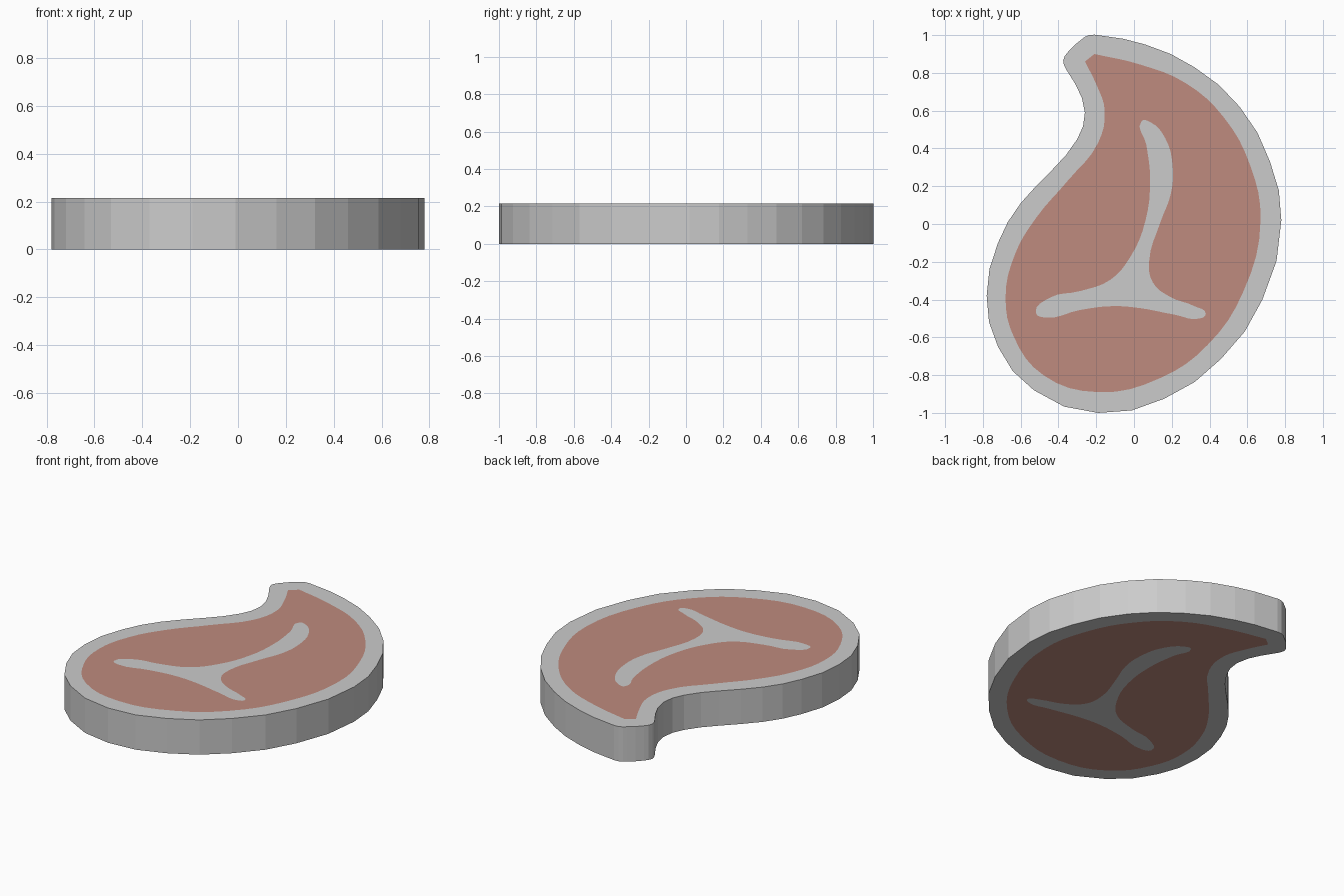
import bpy, bmesh

if "Cube" in bpy.data.objects:
    bpy.data.objects.remove(bpy.data.objects["Cube"])

THICK = 0.215

# Outlines as seen from above, anticlockwise from the hooked tip
OUTER = [(-.24, 1), (-.28, .975), (-.35, .91), (-.375, .865), (-.36, .82), (-.31, .74), (-.26, .59),
         (-.30, .45), (-.43, .29), (-.60, .11), (-.72, -.10), (-.78, -.38),
         (-.72, -.65), (-.53, -.88), (-.19, -1), (.16, -.925), (.46, -.715),
         (.68, -.40), (.78, .02), (.72, .33), (.56, .62), (.32, .83), (.06, .95), (-.18, .998)]
MEAT = [(-.21, .90), (-.26, .86), (-.20, .74), (-.155, .60), (-.19, .43),
        (-.35, .23), (-.52, .03), (-.63, -.16), (-.68, -.39), (-.635, -.60),
        (-.48, -.80), (-.19, -.89), (.14, -.815), (.39, -.64), (.58, -.355),
        (.67, .02), (.615, .31), (.475, .565), (.275, .745), (.03, .845)]
BONE = [(.04, .545), (.085, .54), (.165, .455), (.205, .30), (.195, .16),
        (.14, .01), (.08, -.20), (.10, -.31), (.19, -.385), (.32, -.435),
        (.38, -.475), (.35, -.50), (.215, -.48), (.03, -.445), (-.115, -.435),
        (-.285, -.455), (-.47, -.495), (-.52, -.47), (-.445, -.39),
        (-.285, -.355), (-.125, -.295), (-.02, -.175), (.06, .015),
        (.085, .24), (.065, .42)]


def slab(name, *outlines):
    """Extrude nested outlines (points, steps per span, sharp corners) into a slab."""
    cu = bpy.data.curves.new(name, 'CURVE')
    cu.dimensions, cu.fill_mode, cu.extrude = '2D', 'BOTH', THICK / 2
    for pts, steps, corners in outlines:
        sp = cu.splines.new('BEZIER')
        sp.bezier_points.add(len(pts) - 1)
        sp.use_cyclic_u, sp.resolution_u, sp.use_smooth = True, steps, False
        for i, (bp, (x, y)) in enumerate(zip(sp.bezier_points, pts)):
            bp.co = (x, y, 0)
            kind = 'VECTOR' if i in corners else 'AUTO'
            bp.handle_left_type = bp.handle_right_type = kind
    tmp = bpy.data.objects.new(name + "_curve", cu)
    bpy.context.collection.objects.link(tmp)
    deps = bpy.context.evaluated_depsgraph_get()
    me = bpy.data.meshes.new_from_object(tmp.evaluated_get(deps))
    bpy.data.objects.remove(tmp)

    # Weld the caps to the walls and rest the slab on the ground
    bm = bmesh.new()
    bm.from_mesh(me)
    bmesh.ops.remove_doubles(bm, verts=bm.verts, dist=1e-5)
    bmesh.ops.recalc_face_normals(bm, faces=bm.faces)
    bmesh.ops.translate(bm, verts=bm.verts, vec=(0, 0, THICK / 2))
    for f in bm.faces:
        f.smooth = False
    bm.to_mesh(me)
    bm.free()
    me.materials.clear()
    ob = bpy.data.objects.new(name, me)
    bpy.context.collection.objects.link(ob)
    return ob


outer, inner, bone = (OUTER, 2, ()), (MEAT, 4, (0, 1)), (BONE, 4, ())

# Fat rim, meat with a bone-shaped hole, and the bone inlay
slab("fat_rim", outer, inner)
meat = slab("meat", inner, bone)
slab("bone", bone)

mat = bpy.data.materials.new("meat_red")
mat.diffuse_color = (0.52, 0.26, 0.21, 1)
mat.use_nodes = True
mat.node_tree.nodes["Principled BSDF"].inputs["Base Color"].default_value = mat.diffuse_color
meat.data.materials.append(mat)
